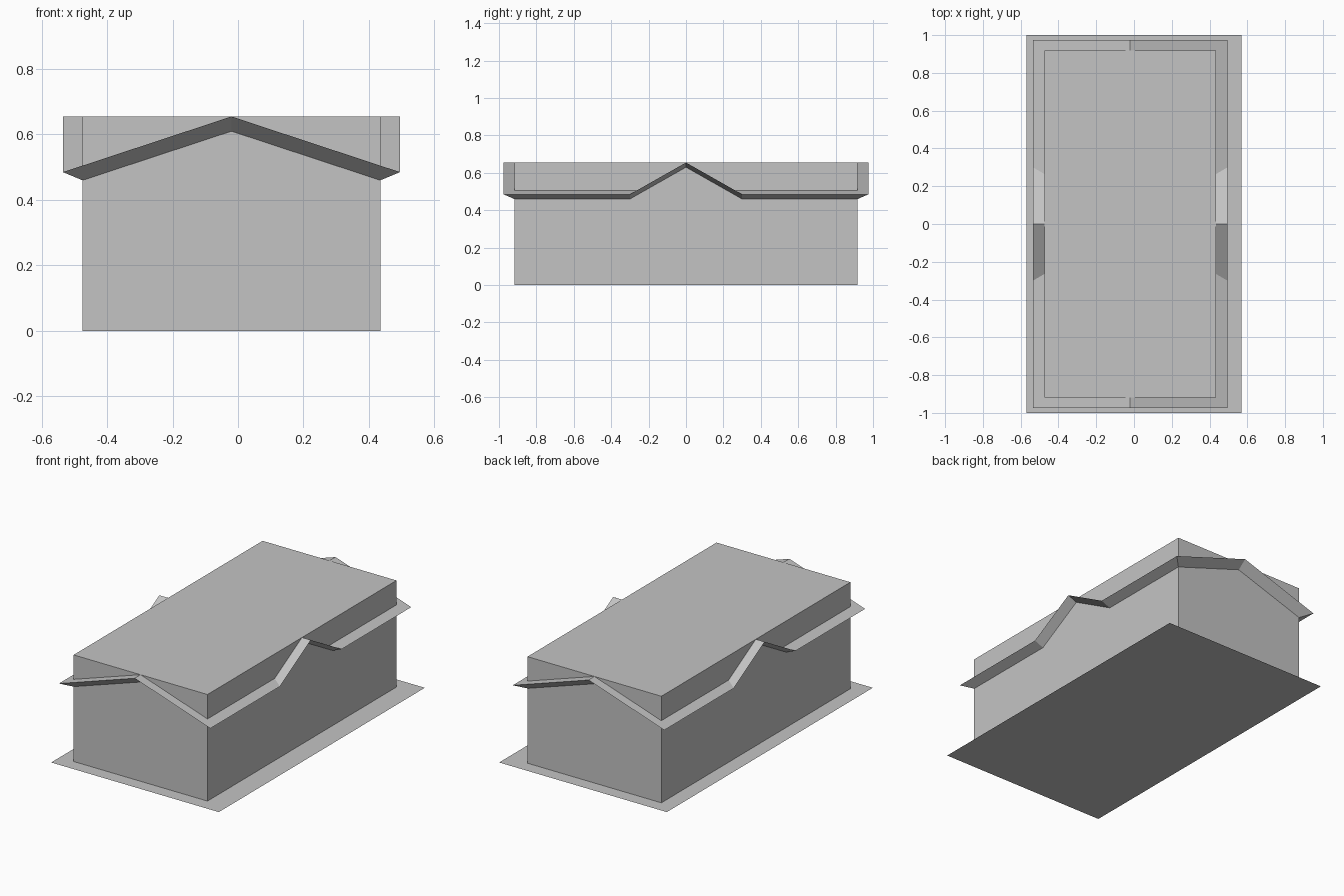
import bpy
import bmesh

cube = bpy.data.objects.get("Cube")
if cube:
    bpy.data.objects.remove(cube, do_unlink=True)

GREY = (0.55, 0.55, 0.55, 1.0)
grey = bpy.data.materials.new("plain_grey")
grey.use_nodes = True
grey.diffuse_color = GREY
grey.node_tree.nodes["Principled BSDF"].inputs["Base Color"].default_value = GREY

CENTRE_X = -0.02                    # the building sits slightly off the plot centre
RIDGE, EAVE = 0.655, 0.485


def finish(name, bm, x=0.0):
    """Turn a bmesh into a flat-shaded grey object."""
    mesh = bpy.data.meshes.new(name)
    bm.to_mesh(mesh)
    bm.free()
    mesh.materials.append(grey)
    obj = bpy.data.objects.new(name, mesh)
    obj.location.x = x
    bpy.context.collection.objects.link(obj)
    return obj


# Flat plot the building stands on
bm = bmesh.new()
bmesh.ops.create_grid(bm, x_segments=1, y_segments=1, size=1.0)
bmesh.ops.scale(bm, vec=(0.57, 1.0, 1.0), verts=bm.verts)
finish("ground_plate", bm)

# Walls and flat top, open where they meet the plot
bm = bmesh.new()
bmesh.ops.create_cube(bm, size=1.0)
bmesh.ops.scale(bm, vec=(0.91, 1.835, RIDGE), verts=bm.verts)
bmesh.ops.translate(bm, vec=(0, 0, RIDGE / 2), verts=bm.verts)
bottom = [f for f in bm.faces if f.normal.z < -0.9]
bmesh.ops.delete(bm, geom=bottom, context="FACES_ONLY")
finish("building_body", bm, CENTRE_X)

# Cross-gabled roof: one quarter, with a sloping soffit back to the wall
bm = bmesh.new()
outer = [bm.verts.new(p) for p in (
    (0, 0.975, RIDGE), (0.515, 0.975, EAVE), (0.515, 0.3, EAVE), (0.515, 0, RIDGE))]
inner = [bm.verts.new(p) for p in (
    (0, 0.9175, 0.61), (0.455, 0.9175, 0.46), (0.455, 0.3, 0.46), (0.455, 0, 0.63))]
crown = bm.verts.new((0, 0, RIDGE))
bm.faces.new((crown, outer[2], outer[1], outer[0]))
bm.faces.new((crown, outer[3], outer[2]))
for i in range(3):
    bm.faces.new((outer[i], outer[i + 1], inner[i + 1], inner[i]))
roof = finish("cross_gable_roof", bm, CENTRE_X)
mirror = roof.modifiers.new("four_quarters", "MIRROR")
mirror.use_axis = (True, True, False)
